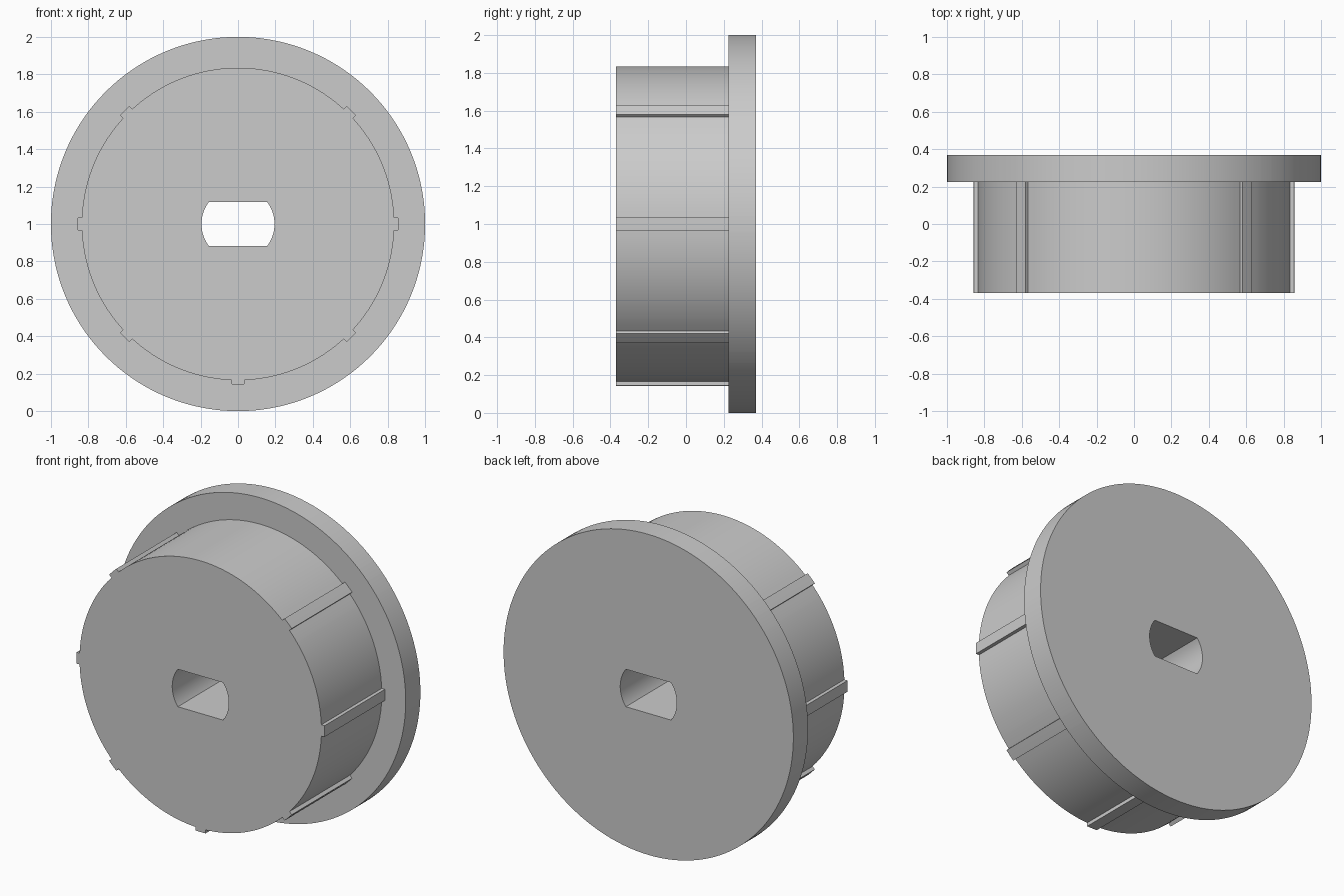
import bpy
import bmesh
from math import sin, cos, asin, radians, tau, pi

cube = bpy.data.objects.get("Cube")
if cube:
    bpy.data.objects.remove(cube, do_unlink=True)

# Main dimensions
FLANGE_R, DRUM_R, RIDGE_R, RIDGE_HALF = 1.0, 0.835, 0.857, 0.035
HOLE_R, HOLE_HALF = 0.195, 0.117
FRONT, STEP, BACK = -0.37, 0.225, 0.37
STEPS = 144

# One ridge every 45 degrees, except at the top
ridges = [i * pi / 4 for i in range(8) if i != 2]
top_half = asin(RIDGE_HALF / RIDGE_R)
base_half = asin(RIDGE_HALF / DRUM_R)
corner = asin(HOLE_HALF / HOLE_R)


def ridge_offset(a):
    """Smallest angle between a and any ridge centre."""
    return min(abs((a - r + pi) % tau - pi) for r in ridges)


def drum_radius(a):
    return RIDGE_R if ridge_offset(a) < top_half + 1e-5 else DRUM_R


def hole_radius(a):
    s = abs(sin(a))
    return min(HOLE_R, HOLE_HALF / s) if s > 0.01 else HOLE_R


def flange_radius(a):
    return FLANGE_R


# Shared angles: even steps plus ridge edges and hole corners
angles = [i * tau / STEPS for i in range(STEPS)]
angles = [a for a in angles
          if not top_half - 0.01 < ridge_offset(a) < base_half + 0.01]
for r in ridges:
    angles += [(r + d) % tau for d in (-base_half, -top_half, top_half, base_half)]
angles += [corner, pi - corner, pi + corner, tau - corner]
angles.sort()

# Cross-section loops, from the bore around the outside and back
sections = [(hole_radius, FRONT), (drum_radius, FRONT), (drum_radius, STEP),
            (flange_radius, STEP), (flange_radius, BACK), (hole_radius, BACK)]

bm = bmesh.new()
loops = [[bm.verts.new((f(a) * cos(a), y, 1 + f(a) * sin(a))) for a in angles]
         for f, y in sections]
n = len(angles)
for k, loop in enumerate(loops):
    after = loops[(k + 1) % len(loops)]
    for i in range(n):
        j = (i + 1) % n
        bm.faces.new((loop[i], loop[j], after[j], after[i]))
bmesh.ops.recalc_face_normals(bm, faces=bm.faces)

mesh = bpy.data.meshes.new("flanged_bushing")
bm.to_mesh(mesh)
bm.free()
bushing = bpy.data.objects.new("flanged_bushing", mesh)
bpy.context.collection.objects.link(bushing)

# Plain grey material
grey = bpy.data.materials.new("grey")
grey.use_nodes = True
colour = (0.6, 0.6, 0.6, 1)
grey.diffuse_color = colour
grey.node_tree.nodes["Principled BSDF"].inputs["Base Color"].default_value = colour
mesh.materials.append(grey)

# Smooth round walls, sharp edges
bpy.ops.object.select_all(action="DESELECT")
bushing.select_set(True)
bpy.context.view_layer.objects.active = bushing
bpy.ops.object.shade_smooth_by_angle(angle=radians(30))
